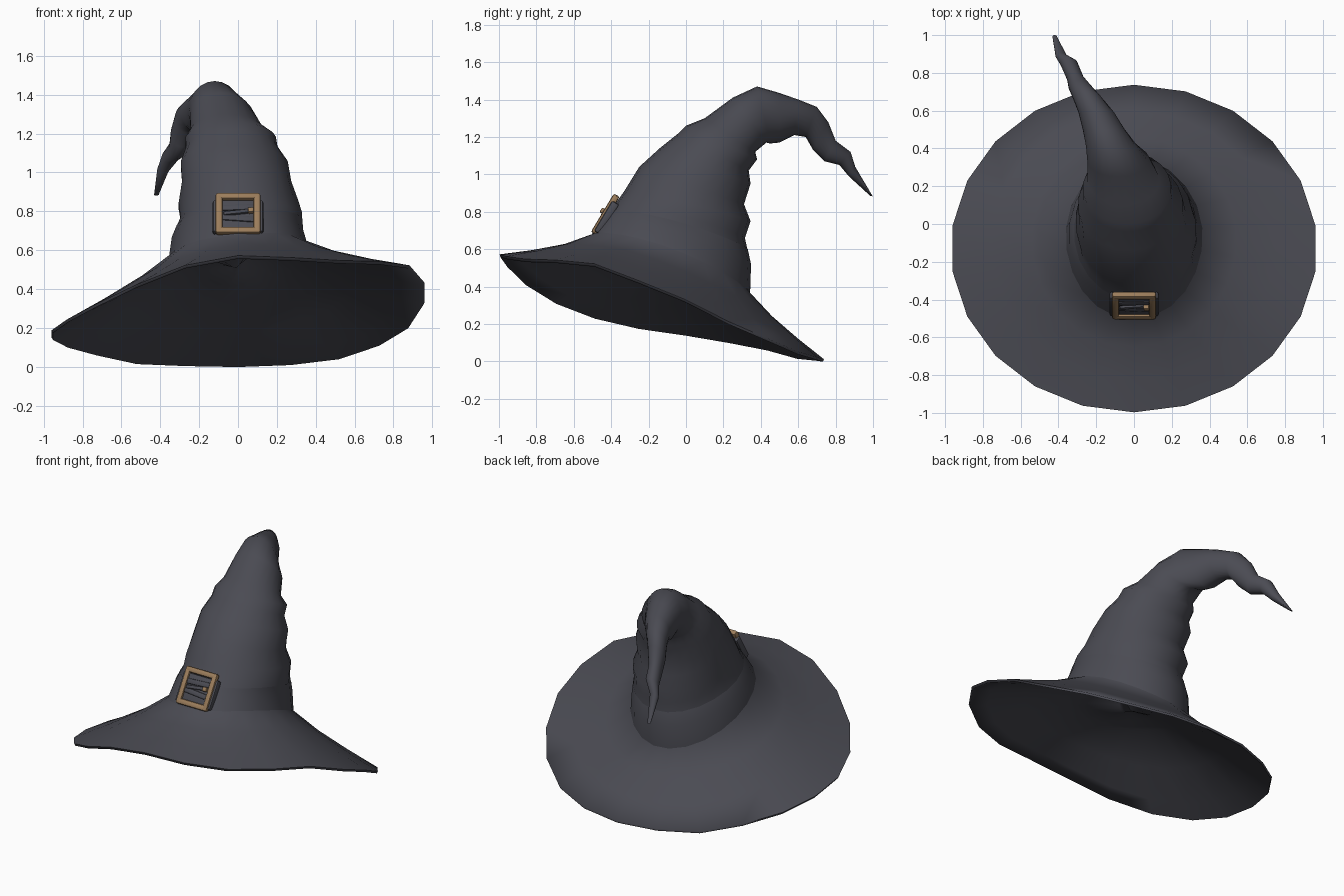
import bpy, bmesh, math
from mathutils import Vector, Matrix

SEGMENTS = 22

old = bpy.data.objects.get("Cube")
if old:
    bpy.data.objects.remove(old, do_unlink=True)


def make_material(name, colour):
    mat = bpy.data.materials.new(name)
    mat.use_nodes = True
    mat.diffuse_color = (*colour, 1)
    shader = mat.node_tree.nodes["Principled BSDF"]
    shader.inputs["Base Color"].default_value = (*colour, 1)
    shader.inputs["Roughness"].default_value = 0.8
    return mat


felt = make_material("charcoal felt", (0.069, 0.07, 0.086))
brass = make_material("tan brass", (0.33, 0.205, 0.105))


def finish(name, bm, material, angle):
    """Turn a bmesh into a smooth shaded object."""
    bmesh.ops.recalc_face_normals(bm, faces=bm.faces)
    mesh = bpy.data.meshes.new(name)
    bm.to_mesh(mesh)
    bm.free()
    mesh.materials.append(material)
    obj = bpy.data.objects.new(name, mesh)
    bpy.context.collection.objects.link(obj)
    bpy.ops.object.select_all(action="DESELECT")
    obj.select_set(True)
    bpy.context.view_layer.objects.active = obj
    bpy.ops.object.shade_smooth_by_angle(angle=math.radians(angle))
    return obj


def loft(name, rings, material, caps=True):
    """Skin a list of rings."""
    bm = bmesh.new()
    loops = [[bm.verts.new(p) for p in ring] for ring in rings]
    for low, high in zip(loops, loops[1:]):
        for k in range(SEGMENTS):
            n = (k + 1) % SEGMENTS
            bm.faces.new((low[k], low[n], high[n], high[k]))
    if caps:
        bm.faces.new(loops[0])
        bm.faces.new(loops[-1])
    return finish(name, bm, material, 80)


def crown_ring(section, scale=1.0):
    """Tilted, slightly rumpled ellipse through a front point and a back point."""
    front_y, front_z, back_y, back_z, x, half_width = section
    front, back = Vector((x, front_y, front_z)), Vector((x, back_y, back_z))
    centre, reach = (front + back) / 2, (back - front) / 2
    lift = max(0, 0.9 - centre.z) * 0.25
    points = []
    for k in range(SEGMENTS):
        a = math.tau * k / SEGMENTS
        side = math.sin(a)
        rumple = scale * (1 + 0.012 * side * side * math.sin(3 * a + 25 * front_z))
        p = centre + rumple * (reach * math.cos(a) + Vector((half_width * side, 0, 0)))
        p.z += lift * (half_width * side + 0.5 * side * side)
        points.append(p)
    return points


def blend(ring_a, ring_b, t, drop=0.0):
    return [a.lerp(b, t) - Vector((0, 0, drop)) for a, b in zip(ring_a, ring_b)]


# Crown sections: front y, front z, back y, back z, centre x, half width
sections = [
    (-.5, .68, .34, .37, 0, .36),
    (-.44, .76, .345, .52, 0, .338),
    (-.38, .84, .315, .66, .015, .315),
    (-.33, .91, .345, .75, 0, .312),
    (-.25, 1.04, .31, .84, -.005, .283),
    (-.14, 1.14, .345, .95, -.022, .278),
    (-.04, 1.22, .335, 1.02, -.03, .238),
    (0, 1.26, .38, 1.08, -.035, .235),
    (.1, 1.3, .37, 1.12, -.055, .19),
    (.25, 1.41, .43, 1.17, -.085, .165),
    (.38, 1.47, .45, 1.165, -.12, .135),
    (.5, 1.435, .5, 1.17, -.16, .112),
    (.6, 1.4, .58, 1.21, -.2, .095),
    (.7, 1.36, .64, 1.2, -.25, .075),
    (.76, 1.28, .68, 1.13, -.285, .06),
    (.8, 1.18, .74, 1.07, -.31, .045),
    (.88, 1.12, .82, 1.05, -.345, .046),
    (.905, 1.04, .87, .99, -.385, .03),
    (1, .88, .985, .885, -.42, .012),
]
crown = [crown_ring(s) for s in sections]

# Wavy brim edge, starting at the back and passing the left side
rim_heights = [0, .01, .04, .11, .2, .32, .42, .51, .53, .535, .55,
               .56, .51, .41, .31, .23, .175, .14, .1, .06, .015, .005]
rim = []
for k, height in enumerate(rim_heights):
    a = math.tau * k / SEGMENTS
    rim.append(Vector((0.97 * math.sin(a), -0.13 + 0.867 * math.cos(a), height)))
rim_top = [p + Vector((0, 0, 0.012)) for p in rim]

# Hat: outside from tip to rim, then the underside closed below the crown
base = crown[0]
rings = crown[::-1]
rings += [blend(base, rim_top, t, d) for t, d in ((0.3, 0.02), (0.65, 0.015))]
rings += [rim_top, blend(rim, base, 0.012, 0.006)]
rings += [blend(rim, base, t, d) for t, d in ((0.2, 0.02), (0.6, 0.04))]
rings += [crown_ring(sections[0], s) for s in (0.9, 0.5, 0.1)]
for ring, drop in zip(rings[-3:], (0.05, 0.03, 0.025)):
    for p in ring:
        p.z -= drop
loft("hat", rings, felt)

# Hat band around the foot of the crown
band_rings = [crown_ring(s, 1.007) for s in sections[:3]]
band_rings[2] = blend(band_rings[1], band_rings[2], 0.6)
loft("hat_band", band_rings, felt, caps=False)

# Buckle frame of reference: lies on the sloping front of the crown
slope = Vector((0, 0.12, 0.2)).normalized()
across = Vector((1, 0, 0))
outward = across.cross(slope)
buckle = Matrix((across, slope, outward)).transposed().to_4x4()
buckle.translation = Vector((0, -0.43, 0.785)) + outward * 0.002


def buckle_bar(name, location, size, material, turn=0.0, bevel=0.011):
    """Bevelled box placed in the plane of the buckle."""
    bm = bmesh.new()
    bmesh.ops.create_cube(bm, size=1)
    bmesh.ops.scale(bm, vec=size, verts=bm.verts)
    bmesh.ops.bevel(bm, geom=bm.edges[:], offset=bevel, segments=2,
                    profile=0.5, affect="EDGES")
    place = buckle @ Matrix.Translation(location) @ Matrix.Rotation(turn, 4, "Z")
    bmesh.ops.transform(bm, matrix=place, verts=bm.verts)
    return finish(name, bm, material, 40)


for side, label in ((-1, "right"), (1, "left")):
    buckle_bar("buckle_side_" + label, (side * 0.098, 0, 0), (0.036, 0.235, 0.036), brass)
for end, label in ((-1, "bottom"), (1, "top")):
    buckle_bar("buckle_" + label, (0, end * 0.102, 0), (0.228, 0.036, 0.036), brass)

# Strap behind the frame, its folds, and the prong
buckle_bar("strap", (0, -0.012, -0.016), (0.26, 0.19, 0.044), felt)
for y, turn in ((0.035, 0.05), (-0.03, -0.08)):
    buckle_bar("strap_fold", (0, y, 0), (0.165, 0.034, 0.026), felt, turn, 0.008)
buckle_bar("prong_bar", (-0.01, 0.003, 0.008), (0.13, 0.022, 0.024), felt, 0.12, 0.007)
buckle_bar("prong_tip", (0.066, 0.009, 0.02), (0.03, 0.028, 0.026), brass, 0.1, 0.006)
